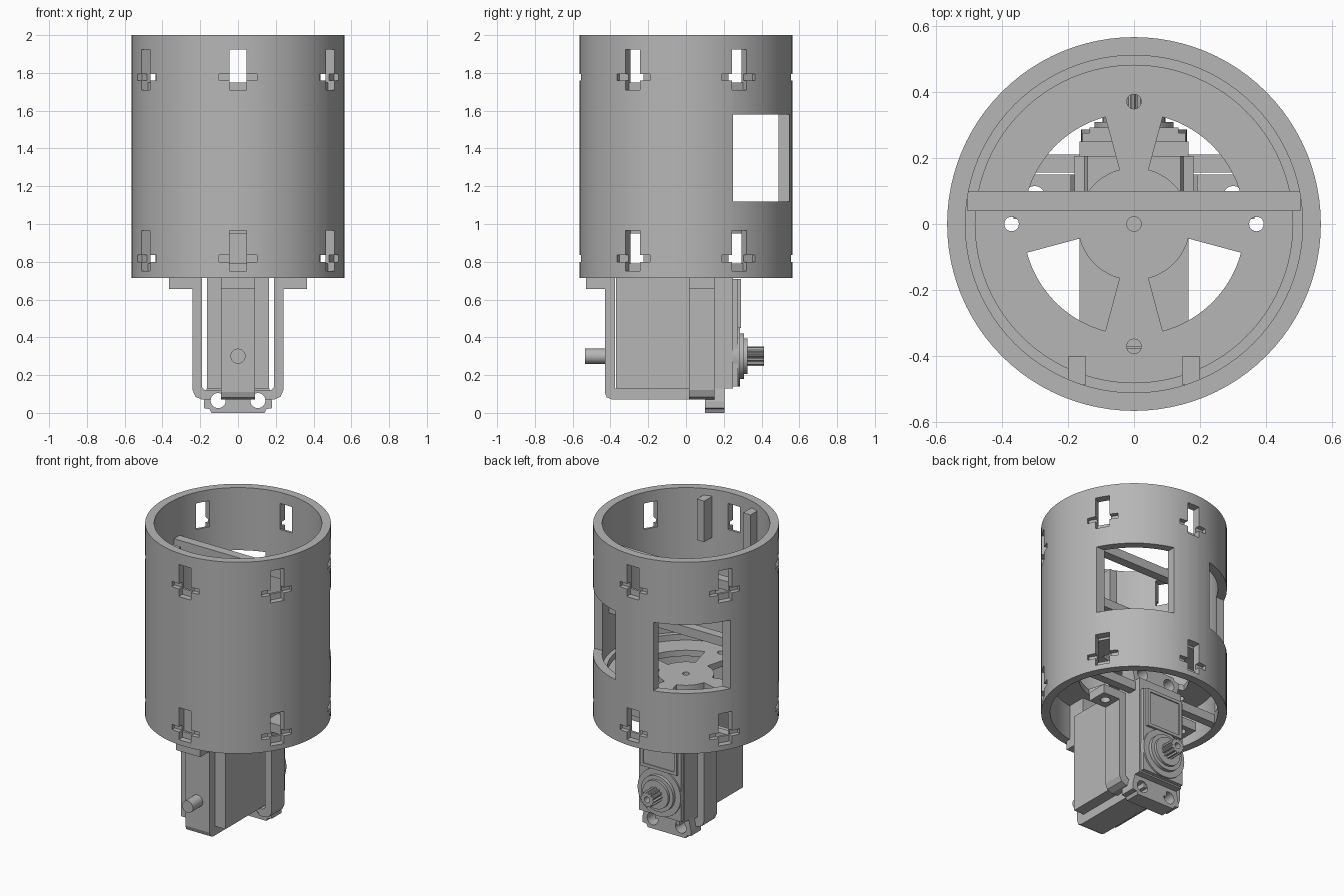
import bpy, bmesh, math
from mathutils import Matrix, Vector

cube = bpy.data.objects.get("Cube")
if cube:
    bpy.data.objects.remove(cube, do_unlink=True)

grey = bpy.data.materials.new("plain_grey")
grey.use_nodes = True
grey.diffuse_color = (0.47, 0.47, 0.47, 1)
grey.node_tree.nodes["Principled BSDF"].inputs["Base Color"].default_value = grey.diffuse_color


def finish(name, bm):
    bmesh.ops.recalc_face_normals(bm, faces=bm.faces)
    mesh = bpy.data.meshes.new(name)
    bm.to_mesh(mesh)
    bm.free()
    mesh.materials.append(grey)
    ob = bpy.data.objects.new(name, mesh)
    bpy.context.collection.objects.link(ob)
    return ob


def add_box(bm, x, y, z, turn=0):
    """Box from (low, high) ranges, turned about the vertical axis."""
    size = Matrix.Diagonal((x[1] - x[0], y[1] - y[0], z[1] - z[0], 1))
    mid = Matrix.Translation([(a + b) / 2 for a, b in (x, y, z)])
    bmesh.ops.create_cube(bm, size=1, matrix=Matrix.Rotation(turn, 4, "Z") @ mid @ size)


def box(name, x, y, z):
    bm = bmesh.new()
    add_box(bm, x, y, z)
    return finish(name, bm)


def add_prism(bm, pts, axis, lo, hi):
    """Extrude a 2D outline along an axis."""
    place = {"x": lambda a, b: (lo, a, b), "y": lambda a, b: (a, lo, b),
             "z": lambda a, b: (a, b, lo)}[axis]
    face = bm.faces.new([bm.verts.new(place(a, b)) for a, b in pts])
    ext = bmesh.ops.extrude_face_region(bm, geom=[face])["geom"]
    step = Vector([(hi - lo) * (axis == k) for k in "xyz"])
    bmesh.ops.translate(bm, verts=[v for v in ext if isinstance(v, bmesh.types.BMVert)], vec=step)


def prism(name, pts, axis, lo, hi):
    bm = bmesh.new()
    add_prism(bm, pts, axis, lo, hi)
    return finish(name, bm)


def arc(r, a0=0, a1=360, n=32, c=(0, 0)):
    full = a1 - a0 == 360
    steps = [math.radians(a0 + (a1 - a0) * i / (n if full else n - 1)) for i in range(n)]
    return [(c[0] + r * math.cos(t), c[1] + r * math.sin(t)) for t in steps]


def ring(name, r0, r1, z0, z1, n=96):
    bm = bmesh.new()
    loops = [[bm.verts.new((x, y, z)) for x, y in arc(r, n=n)]
             for r, z in ((r1, z0), (r1, z1), (r0, z1), (r0, z0))]
    for k in range(4):
        a, b = loops[k], loops[(k + 1) % 4]
        for i in range(n):
            j = (i + 1) % n
            bm.faces.new((a[i], a[j], b[j], b[i]))
    return finish(name, bm)


def cut(ob, cutter, keep=False):
    mod = ob.modifiers.new("cut", "BOOLEAN")
    mod.operation, mod.solver, mod.object = "DIFFERENCE", "EXACT", cutter
    bpy.context.view_layer.objects.active = ob
    bpy.ops.object.modifier_apply(modifier=mod.name)
    if not keep:
        bpy.data.objects.remove(cutter, do_unlink=True)


def smooth(*obs):
    bpy.ops.object.select_all(action="DESELECT")
    for ob in obs:
        ob.select_set(True)
        bpy.context.view_layer.objects.active = ob
    bpy.ops.object.shade_smooth_by_angle(angle=math.radians(30))


# Outer tube with two rows of six cross-shaped slots
tube = ring("tube_shell", 0.51, 0.565, 0.715, 2.0)
slots, grooves, feet = bmesh.new(), bmesh.new(), bmesh.new()
for i in range(6):
    t = i * math.pi / 3
    for z in (0.75, 1.71):
        add_box(slots, (-0.045, 0.045), (-0.7, -0.4), (z + 0.04, z + 0.215), t)
        add_box(grooves, (-0.1, 0.1), (-0.7, -0.53), (z + 0.05, z + 0.085), t)
        add_box(feet, (-0.045, 0.045), (-0.7, -0.525), (z, z + 0.06), t)
for name, bm in (("slot_cutter", slots), ("groove_cutter", grooves), ("foot_cutter", feet)):
    cut(tube, finish(name, bm))

# Two rear windows with a pillar between them
windows = bmesh.new()
for x in ((0.14, 0.7), (-0.7, -0.14)):
    add_box(windows, x, (0.25, 0.7), (1.12, 1.58))
cut(tube, finish("window_cutter", windows))

# Spoked floor with raised rim and screw holes
floor = prism("floor_disc", arc(0.512, n=96), "z", 0.95, 0.99)
holes = bmesh.new()
for i in range(4):
    a = 90 * i
    add_prism(holes, arc(0.335, a + 15, a + 75, 16) + arc(0.17, a + 75, a + 15, 10), "z", 0.9, 1.1)
for c in ((0, 0), (0.37, 0), (-0.37, 0), (0, 0.37), (0, -0.37)):
    add_prism(holes, arc(0.022, n=20, c=c), "z", 0.9, 1.1)
cut(floor, finish("floor_cutter", holes))
rim = ring("floor_rim", 0.48, 0.512, 0.95, 1.03)

# Inner cross bars and wall posts
for name, z in (("upper", 1.685), ("lower", 1.30)):
    box(name + "_cross_bar", (-0.503, 0.503), (0.04, 0.1), (z, z + 0.06))
for name, x in (("right", -0.2), ("left", 0.145)):
    box(name + "_wall_post", (x, x + 0.055), (-0.485, -0.4), (1.68, 1.955))
box("servo_beam", (-0.49, 0.49), (0.155, 0.21), (0.72, 0.78))
box("front_mount", (-0.09, 0.09), (-0.5, -0.375), (0.715, 0.95))

# Crossed mounting straps
half = [(0.24, 0.12), (0.225, 0.085), (0.19, 0.07)]
side = [(0.19, 0.135), (0.19, 0.715), (0.365, 0.715), (0.365, 0.655), (0.24, 0.655)] + half
side = [(0.175, 0.12)] + side
side_strap = prism("side_strap", side + [(-x, z) for x, z in reversed(side)], "y", 0.015, 0.15)
front_strap = prism("front_strap", [
    (-0.53, 0.715), (-0.375, 0.715), (-0.375, 0.13), (0.2, 0.13), (0.2, 0.07), (-0.39, 0.07),
    (-0.42, 0.082), (-0.43, 0.11), (-0.43, 0.655), (-0.53, 0.655)], "x", -0.09, 0.09)
screws = bmesh.new()
for x in (-0.3, 0.3):
    add_prism(screws, arc(0.03, n=20, c=(x, 0.085)), "z", 0.6, 0.8)
cut(side_strap, finish("strap_hole_cutter", screws))
pin = prism("pivot_pin", arc(0.04, c=(0, 0.3)), "y", -0.535, -0.42)

# Servo case and its screw tabs
box("servo_case", (-0.165, 0.165), (-0.37, 0.25), (0.13, 0.79))
tab_half = [(0.14, 0.0), (0.15, 0.02), (0.18, 0.025), (0.18, 0.06), (0.165, 0.13)]
for name, flip in (("lower", False), ("upper", True)):
    def lift(z):
        return 0.92 - z if flip else z
    outline = tab_half + [(-x, z) for x, z in reversed(tab_half)]
    tab = prism(name + "_servo_tab", [(x, lift(z)) for x, z in outline], "y", 0.1, 0.205)
    bores = bmesh.new()
    for x in (-0.105, 0.105):
        add_prism(bores, arc(0.04, n=24, c=(x, lift(0.065))), "y", -0.1, 0.4)
    cutter = finish("tab_hole_cutter", bores)
    if not flip:
        cut(side_strap, cutter, keep=True)
    cut(tab, cutter)

# Servo gear cover, label frame and output shaft
box("gear_cover", (-0.155, 0.155), (0.25, 0.275), (0.14, 0.71))
label = box("label_frame", (-0.135, 0.135), (0.275, 0.292), (0.45, 0.71))
cut(label, box("label_cutter", (-0.115, 0.115), (0.285, 0.3), (0.47, 0.69)))
steps = [("boss_base", 0.16, 0.25, 0.285), ("boss_step", 0.12, 0.285, 0.308),
         ("boss_collar", 0.095, 0.308, 0.325)]
discs = [prism(n, arc(r, n=40, c=(0, 0.3)), "y", a, b) for n, r, a, b in steps]
teeth = []
for i in range(48):
    r = 0.052 if i % 4 < 2 else 0.042
    t = math.tau * i / 48
    teeth.append((r * math.cos(t), 0.3 + r * math.sin(t)))
shaft = prism("output_shaft", teeth, "y", 0.32, 0.413)
cut(shaft, prism("shaft_cutter", arc(0.02, n=20, c=(0, 0.3)), "y", 0.36, 0.5))

smooth(tube, floor, rim, pin, *discs)
